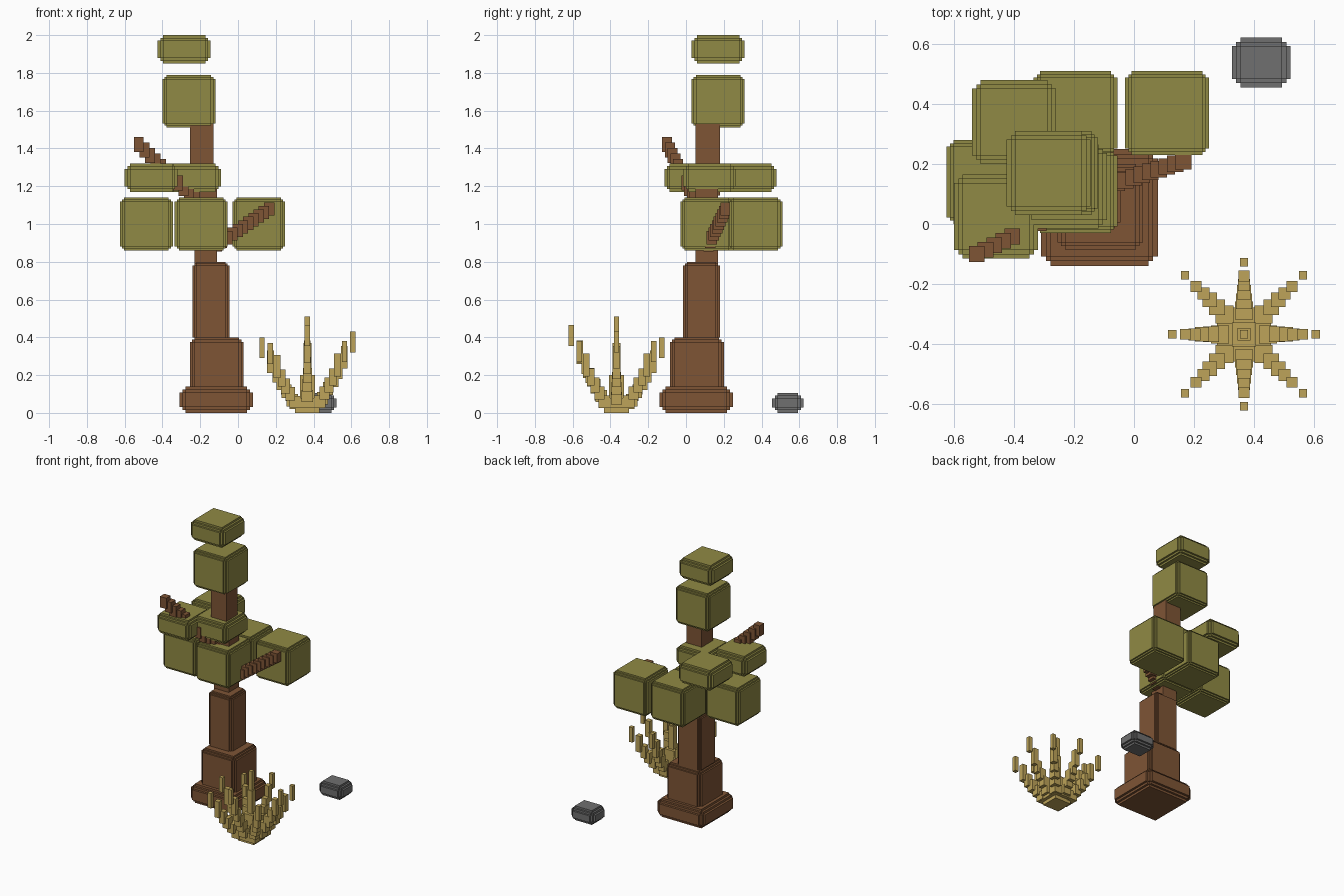
import bpy, math
from itertools import product
from mathutils import Vector

cube = bpy.data.objects.get("Cube")
if cube:
    bpy.data.objects.remove(cube, do_unlink=True)


def material(name, rgb):
    m = bpy.data.materials.new(name)
    m.use_nodes = True
    m.diffuse_color = (*rgb, 1)
    m.node_tree.nodes["Principled BSDF"].inputs["Base Color"].default_value = (*rgb, 1)
    return m


BARK = material("bark_brown", (0.21, 0.09, 0.036))
LEAF = material("olive_leaf", (0.28, 0.255, 0.058))
STRAW = material("straw_yellow", (0.51, 0.37, 0.1))
STONE = material("stone_grey", (0.16, 0.16, 0.16))


class Part:
    """One mesh object assembled from flat-faced blocks."""

    def __init__(self, name, mat):
        self.name, self.mat, self.verts, self.faces = name, mat, [], []

    def cells(self, cuts, filled):
        """Emit the outer skin of the filled cells of a small box grid."""
        index = {}

        def vert(key):
            if key not in index:
                index[key] = len(self.verts)
                self.verts.append([cuts[a][key[a]] for a in range(3)])
            return index[key]

        for cell in product(*(range(len(c) - 1) for c in cuts)):
            if not filled(cell):
                continue
            for axis, side in product(range(3), (0, 1)):
                near = list(cell)
                near[axis] += 2 * side - 1
                if filled(tuple(near)):
                    continue
                u, v = (axis + 1) % 3, (axis + 2) % 3
                ring = []
                for du, dv in ((0, 0), (1, 0), (1, 1), (0, 1)):
                    k = list(cell)
                    k[axis] += side
                    k[u] += du
                    k[v] += dv
                    ring.append(vert(tuple(k)))
                self.faces.append(ring if side else ring[::-1])

    def box(self, lo, hi):
        self.cells(list(zip(lo, hi)), lambda c: c == (0, 0, 0))

    def stepped(self, lo, hi, s):
        """Box with two-step stair rounding on every edge and corner."""
        cuts = [(a, a + s, a + 2 * s, b - 2 * s, b - s, b) for a, b in zip(lo, hi)]
        depth = (0, 1, 2, 1, 0)
        self.cells(cuts, lambda c: all(0 <= i < 5 for i in c)
                   and sum(depth[i] for i in c) >= 4)

    def post(self, x, y, z0, z1, w):
        self.box((x - w / 2, y - w / 2, z0), (x + w / 2, y + w / 2, z1))

    def finish(self):
        me = bpy.data.meshes.new(self.name)
        me.from_pydata(self.verts, [], self.faces)
        me.materials.append(self.mat)
        ob = bpy.data.objects.new(self.name, me)
        bpy.context.collection.objects.link(ob)


def block(name, mat, lo, hi, s):
    p = Part(name, mat)
    p.stepped(lo, hi, s)
    p.finish()


# Trunk, tapering in stacked blocks
block("trunk_base", BARK, (-0.31, -0.14, 0), (0.08, 0.25, 0.14), 0.016)
block("trunk_lower", BARK, (-0.255, -0.085, 0.08), (0.03, 0.2, 0.4), 0.012)
block("trunk_middle", BARK, (-0.24, -0.015, 0.38), (-0.045, 0.18, 0.8), 0.01)
upper = Part("trunk_upper", BARK)
upper.box((-0.23, 0.05, 0.78), (-0.11, 0.17, 1.19))
upper.box((-0.255, 0.05, 1.15), (-0.13, 0.18, 1.53))
upper.finish()


# Branches climbing in short slabs
def branch(name, start, end, steps, w, h):
    p = Part(name, BARK)
    a, b = Vector(start), Vector(end)
    for i in range(steps):
        c = a.lerp(b, i / (steps - 1))
        p.post(c.x, c.y, c.z - h / 2, c.z + h / 2, w)
    p.finish()


branch("right_back_branch", (-0.14, 0.11, 0.87), (0.165, 0.21, 1.08), 12, 0.055, 0.07)
branch("front_branch", (-0.2, 0.06, 1.1), (-0.525, -0.1, 1.42), 12, 0.052, 0.08)

# Foliage: cubes and flatter pads, placed by their low corner
SIZE = 0.28
for name, x, y, z, h in (
        ("crown_cap", -0.425, 0.03, 1.85, 0.15),
        ("crown_cube", -0.4, 0.03, 1.51, SIZE),
        ("pad_front", -0.6, -0.115, 1.17, 0.15),
        ("pad_middle", -0.37, -0.015, 1.17, 0.15),
        ("pad_back", -0.54, 0.2, 1.17, 0.15),
        ("leaf_cube_side", -0.625, 0, 0.86, SIZE),
        ("leaf_cube_front", -0.335, -0.03, 0.86, SIZE),
        ("leaf_cube_back", -0.335, 0.23, 0.86, SIZE),
        ("leaf_cube_far", -0.03, 0.23, 0.86, SIZE)):
    block(name, LEAF, (x, y, z), (x + SIZE, y + SIZE, z + h),
          0.011 if h == SIZE else 0.014)

# Grass tuft: stepped root, centre stalk and eight blades arching outward
GX, GY = 0.367, -0.368
tuft = Part("grass_tuft", STRAW)
tuft.post(GX, GY, 0, 0.04, 0.13)
tuft.post(GX, GY, 0.025, 0.08, 0.18)
tuft.post(GX, GY, 0.06, 0.2, 0.08)
tuft.post(GX, GY, 0.2, 0.37, 0.042)
tuft.post(GX, GY, 0.36, 0.51, 0.028)
BLADE = ((0.08, 0.035, 0.1, 0.06), (0.11, 0.08, 0.15, 0.052), (0.14, 0.12, 0.2, 0.048),
         (0.165, 0.16, 0.25, 0.04), (0.195, 0.21, 0.33, 0.036), (0.24, 0.29, 0.4, 0.028))
LIFT = (0.03, -0.02, 0, -0.04, 0, -0.03, 0.065, -0.02)
for i, lift in enumerate(LIFT):
    angle = i * math.pi / 4
    reach = 1.16 if i % 2 else 1
    for r, z0, z1, w in BLADE:
        rise = lift * r / 0.24
        tuft.post(GX + r * reach * math.cos(angle), GY + r * reach * math.sin(angle),
                  z0 + rise, z1 + rise, w)
tuft.finish()

# Small stone
block("stone", STONE, (0.327, 0.456, 0), (0.522, 0.622, 0.105), 0.014)
